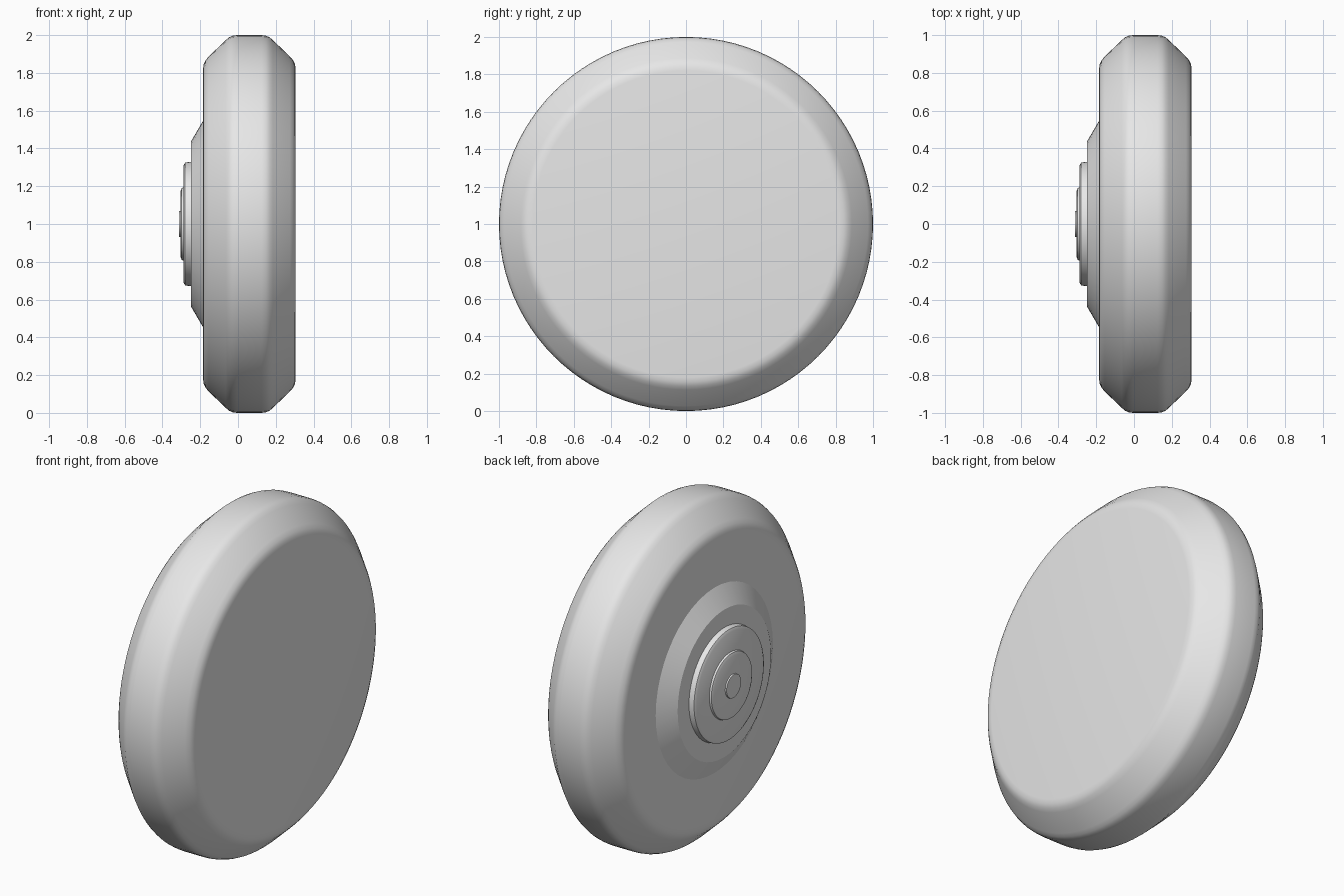
import bpy
import bmesh
import math
from mathutils import Vector

cube = bpy.data.objects.get("Cube")
if cube:
    bpy.data.objects.remove(cube, do_unlink=True)

grey = bpy.data.materials.new("plain_grey")
grey.use_nodes = True
colour = (0.8, 0.8, 0.8, 1)
grey.diffuse_color = colour
grey.node_tree.nodes["Principled BSDF"].inputs["Base Color"].default_value = colour


def lathe(name, profile, steps, angle=30):
    """Spin an (x, radius) profile about the wheel axle."""
    bm = bmesh.new()
    verts = [bm.verts.new((x, 0, r)) for x, r in profile]
    edges = [bm.edges.new(pair) for pair in zip(verts, verts[1:])]
    bmesh.ops.spin(bm, geom=verts + edges, cent=(0, 0, 0), axis=(1, 0, 0),
                   angle=math.tau, steps=steps)
    bmesh.ops.remove_doubles(bm, verts=bm.verts, dist=0.0002)
    bmesh.ops.recalc_face_normals(bm, faces=bm.faces)
    # Open-backed parts must face outwards, towards the hub side
    cap = min(bm.faces, key=lambda f: f.calc_center_median().x)
    if cap.normal.dot(Vector((-1, 0, 0))) < 0:
        bmesh.ops.reverse_faces(bm, faces=bm.faces)
    mesh = bpy.data.meshes.new(name)
    bm.to_mesh(mesh)
    bm.free()
    mesh.materials.append(grey)
    obj = bpy.data.objects.new(name, mesh)
    obj.location.z = 1
    bpy.context.collection.objects.link(obj)
    bpy.ops.object.select_all(action='DESELECT')
    obj.select_set(True)
    bpy.context.view_layer.objects.active = obj
    bpy.ops.object.shade_smooth_by_angle(angle=math.radians(angle))
    return obj


# Tyre: symmetric half profile with rounded chamfers and flat sides
MID = 0.06
half = [(0.245, 0), (0.245, 0.82), (0.242, 0.845), (0.232, 0.867),
        (0.215, 0.887), (0.125, 0.973), (0.108, 0.988), (0.088, 0.997),
        (0.065, 1)]
tyre = [(MID - x, r) for x, r in half] + [(MID + x, r) for x, r in reversed(half)]
lathe("tyre", tyre, 96)

# Hub: stepped discs stacked on the outer side
lathe("hub_flange", [(-0.18, 0.555), (-0.25, 0.435), (-0.25, 0)], 48)
lathe("hub_ring", [(-0.245, 0.33), (-0.28, 0.325), (-0.288, 0.31), (-0.288, 0)], 64)
lathe("hub_plate", [(-0.285, 0.195), (-0.298, 0.19), (-0.304, 0.175), (-0.304, 0)], 48)
lathe("axle_cap", [(-0.3, 0.07), (-0.312, 0.068), (-0.312, 0)], 32)
